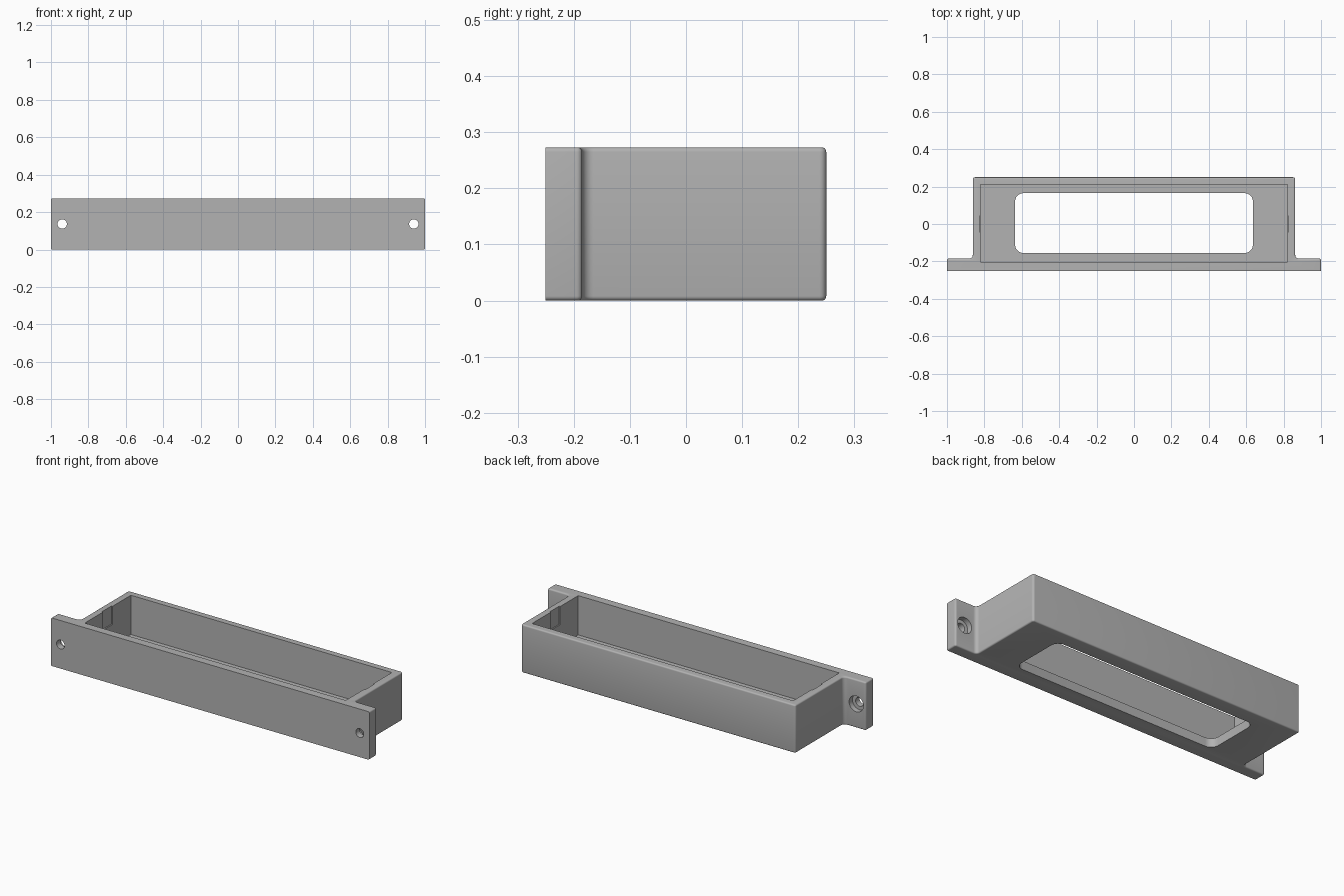
import bpy, bmesh, math

if "Cube" in bpy.data.objects:
    bpy.data.objects.remove(bpy.data.objects["Cube"])

H = 0.273           # overall height
FLOOR = 0.05        # floor thickness


def rounded(points, seg=6):
    """Outline from (x, y, radius) corners, each corner replaced by an arc."""
    out = []
    n = len(points)
    for i, (x, y, r) in enumerate(points):
        if r == 0:
            out.append((x, y))
            continue
        px, py, _ = points[i - 1]
        nx, ny, _ = points[(i + 1) % n]
        la, lb = math.hypot(px - x, py - y), math.hypot(nx - x, ny - y)
        a = ((px - x) / la * r, (py - y) / la * r)
        b = ((nx - x) / lb * r, (ny - y) / lb * r)
        for k in range(seg + 1):
            t = math.pi / 2 * k / seg
            s, c = 1 - math.sin(t), 1 - math.cos(t)
            out.append((x + a[0] * s + b[0] * c, y + a[1] * s + b[1] * c))
    return out


def prism(name, outline, z0, z1, rim=0.0):
    """Extruded outline; rim rounds the top and bottom edges off the front."""
    bm = bmesh.new()
    face = bm.faces.new([bm.verts.new((x, y, z0)) for x, y in outline])
    ext = bmesh.ops.extrude_face_region(bm, geom=[face])
    for v in ext["geom"]:
        if isinstance(v, bmesh.types.BMVert):
            v.co.z = z1
    bmesh.ops.recalc_face_normals(bm, faces=bm.faces[:])
    if rim:
        front = min(y for _, y in outline) + 1e-4
        edges = [e for e in bm.edges
                 if abs(e.verts[0].co.z - e.verts[1].co.z) < 1e-5
                 and max(v.co.y for v in e.verts) > front]
        bmesh.ops.bevel(bm, geom=edges, offset=rim, offset_type='OFFSET',
                        segments=4, profile=0.5, affect='EDGES')
    me = bpy.data.meshes.new(name)
    bm.to_mesh(me)
    bm.free()
    ob = bpy.data.objects.new(name, me)
    bpy.context.collection.objects.link(ob)
    return ob


def box(name, x, y0, y1, z0, z1, r=0.0):
    pts = [(-x, y0, r), (x, y0, r), (x, y1, r), (-x, y1, r)]
    return prism(name, rounded(pts), z0, z1)


def drill(name, x, y, radius, depth):
    bpy.ops.mesh.primitive_cylinder_add(vertices=40, radius=radius, depth=depth,
                                        location=(x, y, H / 2),
                                        rotation=(math.pi / 2, 0, 0))
    ob = bpy.context.object
    ob.name = name
    return ob


# Housing with front flange
half = [(1, -0.25, 0), (1, -0.185, 0.01), (0.862, -0.185, 0.02), (0.862, 0.25, 0.012)]
corners = half + [(-x, y, r) for x, y, r in reversed(half)]
housing = prism("flanged_housing", rounded(corners), 0, H, 0.008)

# Cavity, floor window, clip grooves and screw holes
cutters = [
    box("cavity_cutter", 0.82, -0.204, 0.21, FLOOR, H + 0.1),
    box("window_cutter", 0.636, -0.155, 0.165, -0.1, FLOOR + 0.05, 0.045),
    box("clip_groove_cutter", 0.827, -0.042, 0.044, 0.17, H + 0.05),
]
for s in (-1, 1):
    cutters.append(drill("screw_hole_cutter", s * 0.94, -0.22, 0.025, 0.2))
    cutters.append(drill("screw_head_cutter", s * 0.94, -0.165, 0.045, 0.1))

for c in cutters:
    m = housing.modifiers.new(c.name, 'BOOLEAN')
    m.operation = 'DIFFERENCE'
    m.solver = 'EXACT'
    m.object = c
bpy.context.view_layer.update()

# Keep the cut result and drop the cutters
result = bpy.data.meshes.new_from_object(
    housing.evaluated_get(bpy.context.evaluated_depsgraph_get()))
housing.modifiers.clear()
housing.data = result
for c in cutters:
    bpy.data.objects.remove(c)

grey = bpy.data.materials.new("plain_grey")
grey.diffuse_color = (0.45, 0.45, 0.45, 1)
grey.use_nodes = True
grey.node_tree.nodes["Principled BSDF"].inputs["Base Color"].default_value = grey.diffuse_color
housing.data.materials.clear()
housing.data.materials.append(grey)

bpy.ops.object.select_all(action='DESELECT')
housing.select_set(True)
bpy.context.view_layer.objects.active = housing
bpy.ops.object.shade_smooth_by_angle(angle=math.radians(35))
